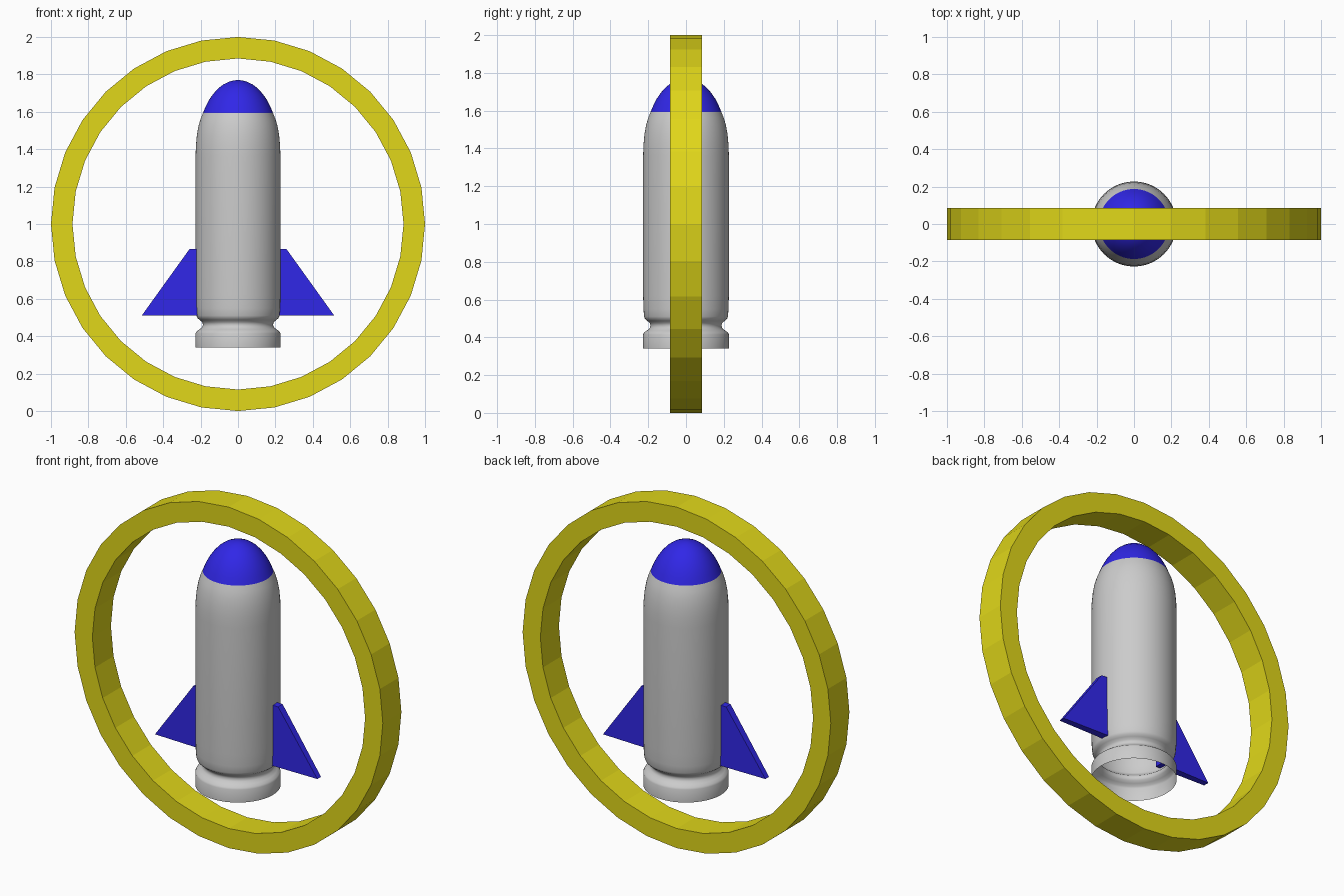
import bpy, bmesh, math
from mathutils import Matrix, Vector

if "Cube" in bpy.data.objects:
    bpy.data.objects.remove(bpy.data.objects["Cube"])


def material(name, color):
    m = bpy.data.materials.new(name)
    m.diffuse_color = color
    m.use_nodes = True
    m.node_tree.nodes["Principled BSDF"].inputs["Base Color"].default_value = m.diffuse_color
    return m


def make_object(name, bm, mat=None, smooth=None):
    bmesh.ops.recalc_face_normals(bm, faces=bm.faces)
    mesh = bpy.data.meshes.new(name)
    bm.to_mesh(mesh)
    bm.free()
    ob = bpy.data.objects.new(name, mesh)
    bpy.context.collection.objects.link(ob)
    if mat:
        mesh.materials.append(mat)
    if smooth:
        bpy.ops.object.select_all(action='DESELECT')
        ob.select_set(True)
        bpy.context.view_layer.objects.active = ob
        bpy.ops.object.shade_smooth_by_angle(angle=math.radians(smooth))
    return ob


def lathe(profile, sides, closed=False):
    """Spin (radius, z) points around the z axis."""
    bm = bmesh.new()
    pts = [bm.verts.new((r, 0, z)) for r, z in profile]
    pairs = list(zip(pts, pts[1:]))
    if closed:
        pairs.append((pts[-1], pts[0]))
    edges = [bm.edges.new(p) for p in pairs]
    bmesh.ops.spin(bm, geom=pts + edges, cent=(0, 0, 0), axis=(0, 0, 1),
                   angle=2 * math.pi, steps=sides, use_duplicate=False)
    bmesh.ops.remove_doubles(bm, verts=bm.verts, dist=1e-4)
    return bm


blue = material("blue", (0.03, 0.02, 0.8, 1))
yellow = material("yellow", (0.75, 0.68, 0.01, 1))

# Hull: open tube with a neck above the nozzle, tapering at the top
hull = [(.227, .34), (.227, .415), (.222, .425), (.208, .436), (.193, .447),
        (.187, .462), (.192, .476), (.205, .487), (.217, .497), (.222, .51),
        (.225, .55), (.227, .62), (.227, 1.36), (.225, 1.42), (.220, 1.475),
        (.211, 1.525), (.200, 1.562), (.187, 1.594)]
make_object("hull", lathe(hull, 64), smooth=50)

# Nose cap
nose = [(.187, 1.594), (.173, 1.628), (.155, 1.663), (.133, 1.695),
        (.107, 1.724), (.077, 1.747), (.042, 1.763), (.018, 1.768), (0, 1.77)]
make_object("nose", lathe(nose, 64), blue, smooth=50)

# Outer ring, standing upright in the xz plane
w = .086
bm = lathe([(1, -w), (1, w), (.885, w), (.885, -w)], 32, closed=True)
bm.transform(Matrix.Translation((0, 0, 1)) @ Matrix.Rotation(math.pi / 2, 4, 'X'))
make_object("ring", bm, yellow)

# Two fins, each offset to one side of the centre plane (half-turn copies)
outline = [(.19, .51, .046), (.515, .51, .034), (.26, .865, .042), (.19, .865, .046)]
for side, turn in (("right", 0), ("left", math.pi)):
    bm = bmesh.new()
    front = [bm.verts.new((x, 0, z)) for x, z, t in outline]
    back = [bm.verts.new((x, t, z)) for x, z, t in outline]
    bm.faces.new(front)
    bm.faces.new(back)
    for i in range(4):
        j = (i + 1) % 4
        bm.faces.new((front[i], front[j], back[j], back[i]))
    bm.transform(Matrix.Rotation(turn, 4, 'Z'))
    make_object(side + "_fin", bm, blue)
